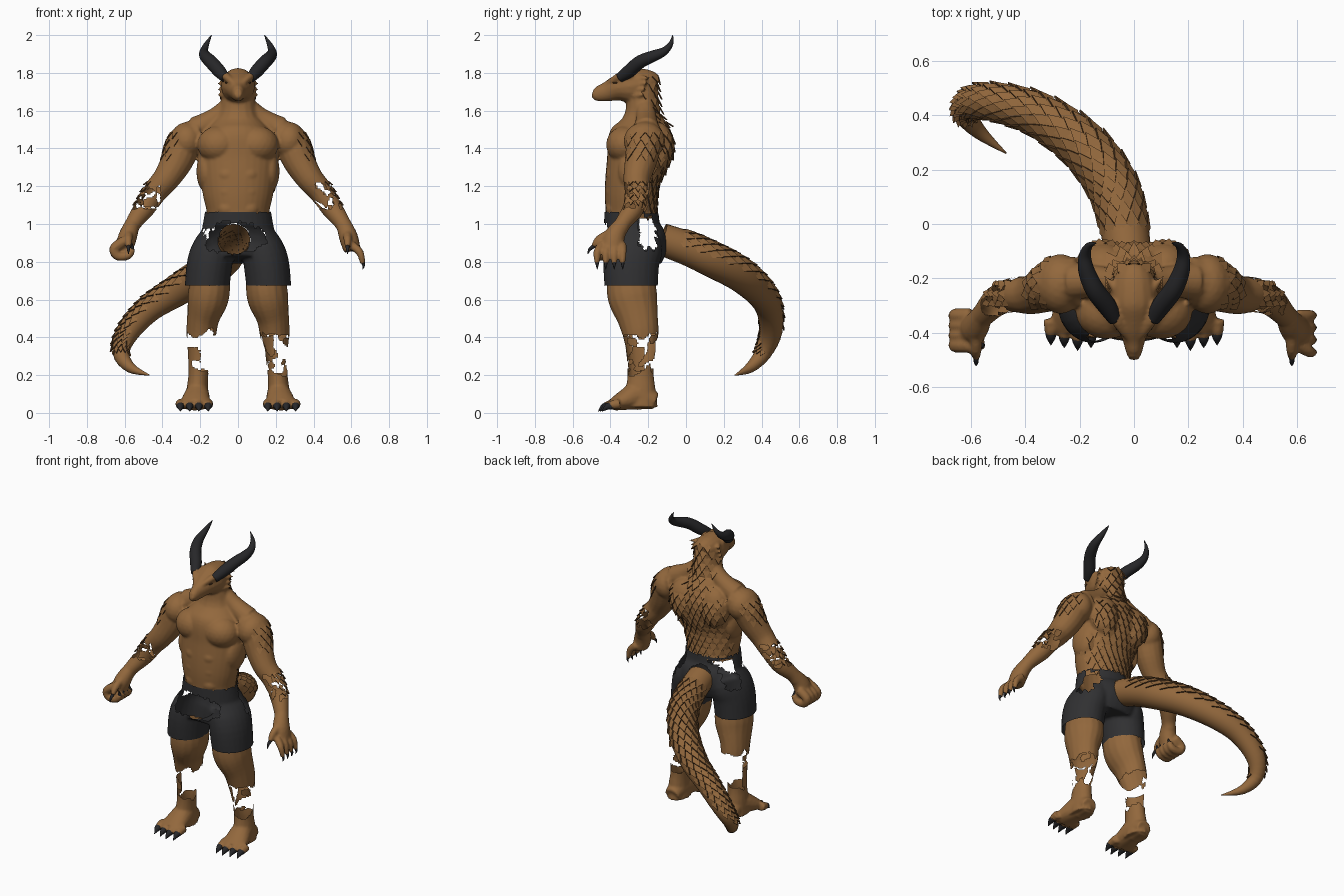
import bpy, bmesh, math
from mathutils import Vector, Matrix, noise
from mathutils.bvhtree import BVHTree

if "Cube" in bpy.data.objects:
    bpy.data.objects.remove(bpy.data.objects["Cube"])

UNIT = 0.01  # part tables are written in hundredths
UP, BACK = Vector((0, 0, 1)), Vector((0, 1, 0))


def material(name, colour):
    mat = bpy.data.materials.new(name)
    mat.use_nodes = True
    mat.diffuse_color = (*colour, 1)
    mat.node_tree.nodes["Principled BSDF"].inputs["Base Color"].default_value = (*colour, 1)
    return mat


SKIN = material("tan_skin", (.29, .138, .046))
EDGE = material("scale_edge", (.07, .033, .012))
CLOTH = material("charcoal_cloth", (.03, .03, .032))
HORN = material("black_horn", (.02, .02, .022))


def finish(name, bm, mats, smooth=True):
    bmesh.ops.recalc_face_normals(bm, faces=bm.faces)
    mesh = bpy.data.meshes.new(name)
    bm.to_mesh(mesh)
    bm.free()
    for mat in mats:
        mesh.materials.append(mat)
    if smooth:
        mesh.shade_smooth()
    obj = bpy.data.objects.new(name, mesh)
    bpy.context.collection.objects.link(obj)
    return obj


def spline(pts, steps):
    last = len(pts) - 1
    for i in range(last):
        quad = list(zip(pts[max(i - 1, 0)], pts[i], pts[i + 1], pts[min(i + 2, last)]))
        for k in range(steps):
            t = k / steps
            yield [.5 * (2*b + (c - a)*t + (2*a - 5*b + 4*c - d)*t*t + (3*b - a - 3*c + d)*t**3)
                   for a, b, c, d in quad]
    yield list(pts[last])


def loft(bm, pts, ref=None, sides=16, steps=4):
    """Smooth tube through (x, y, z, width, depth) stations; returns its ring frames."""
    pts = [(*p, p[3]) if len(p) == 4 else p for p in pts]
    rows = [[v * UNIT for v in row] for row in spline(pts, steps)]
    mids = [Vector(r[:3]) for r in rows]
    if ref is None:
        ref = BACK if abs((mids[-1] - mids[0]).normalized().z) > .7 else UP
    frames, rings = [], []
    for i, row in enumerate(rows):
        tan = (mids[min(i + 1, len(rows) - 1)] - mids[max(i - 1, 0)]).normalized()
        side = tan.cross(ref).normalized()
        up = side.cross(tan)
        frames.append((mids[i], tan, side, up, row[3]))
        angles = [math.tau * k / sides for k in range(sides)]
        rings.append([bm.verts.new(mids[i] + side * row[3] * math.cos(a) + up * row[4] * math.sin(a))
                      for a in angles])
    for a, b in zip(rings, rings[1:]):
        for k in range(sides):
            n = (k + 1) % sides
            bm.faces.new((a[k], a[n], b[n], b[k]))
    bm.faces.new(rings[0])
    bm.faces.new(rings[-1])
    return frames


def flip(pts, s):
    return [(s * p[0], *p[1:]) for p in pts]


def ball(bm, centre, size):
    m = Matrix.Translation(Vector(centre) * UNIT) @ Matrix.Diagonal((*[v * UNIT for v in size], 1))
    bmesh.ops.create_icosphere(bm, subdivisions=3, radius=1, matrix=m)


def fuse(name, bm, mat, voxel, rounds, torn):
    """Weld overlapping parts into one surface, then remove the torn faces."""
    src = finish(name + "_source", bm, [mat])
    mod = src.modifiers.new("weld", "REMESH")
    mod.mode, mod.voxel_size = "VOXEL", voxel
    mod = src.modifiers.new("soften", "SMOOTH")
    mod.factor, mod.iterations = .5, rounds
    bpy.context.view_layer.update()
    mesh = bpy.data.meshes.new_from_object(src.evaluated_get(bpy.context.evaluated_depsgraph_get()))
    bpy.data.objects.remove(src)
    out = bmesh.new()
    out.from_mesh(mesh)
    whole = BVHTree.FromBMesh(out)
    bad = [f for f in out.faces if torn(f.calc_center_median())]
    bmesh.ops.delete(out, geom=bad, context="FACES")
    finish(name, out, [mat])
    return whole


def plate(bm, p, d, n, w, length, lift=.006):
    """One pointed scale with a dark rim."""
    side = d.cross(n).normalized() * w
    tops = [p + side, p + d * length + n * lift, p - side]
    root = bm.verts.new(p - d * length * .5 - n * .004)
    rim = [bm.verts.new(v + n * .003) for v in tops]
    low = [bm.verts.new(v - n * .005) for v in tops]
    bm.faces.new((root, *rim))
    for k in range(2):
        bm.faces.new((rim[k], rim[k + 1], low[k + 1], low[k])).material_index = 1


# Body: torso, neck and head
body, claws, eyes = bmesh.new(), bmesh.new(), bmesh.new()
loft(body, [(0, -29, 99, 16.5, 13.5), (0, -29, 106, 16.5, 13.5), (0, -29, 115, 18.5, 14),
            (0, -28, 125, 20, 14.7), (0, -25.5, 135, 21, 16.5), (0, -24, 145, 20, 17),
            (0, -23, 152, 15, 14), (0, -23, 158, 10, 9)], sides=32)
loft(body, [(0, -24, 150, 14, 12), (0, -23, 158, 10.5, 9.5), (0, -23, 166, 9, 8.5), (0, -23, 175, 8, 8)])
loft(body, [(0, -49.5, 169.5, 1.8, 2.2), (0, -47, 169, 3, 4), (0, -42, 170, 4.4, 5.2),
            (0, -36, 172, 7.2, 7), (0, -29, 173, 9, 9.5), (0, -21, 174, 8, 8), (0, -16, 173, 5, 6)])
for s in (-1, 1):
    # Muscles
    ball(body, (s * 10, -32, 142), (11.5, 10.3, 10))
    ball(body, (s * 27, -22, 144), (9, 11, 10))
    ball(body, (s * 11, -15, 141), (10, 8.5, 13))
    ball(body, (s * 17, -27, 128), (5, 9, 11))
    for z in (108, 117, 126):
        ball(body, (s * 5.5, -37, z), (6, 5.4, 5))
    loft(body, flip([(4, -22, 163, 5), (12, -21, 156, 5.5), (22, -21, 150, 7)], s))
    # Brow, cheek spines and eye
    loft(body, flip([(2, -42, 174, 1.2), (6, -36, 177.8, 2.1), (9, -29, 180, 2)], s), steps=2)
    for k in range(4):
        loft(body, flip([(6.5, -27 + k, 168 + 3 * k, 2), (11, -22 + k, 168.5 + 3 * k, .4)], s), sides=8)
    ball(eyes, (s * 6, -37.4, 174.8), (.9, 1.6, .5))
    # Arm
    loft(body, flip([(20, -21, 147, 9), (28, -22, 143, 9.5), (32.5, -24, 133, 8.5), (38, -26, 124, 7.2),
                     (44, -26, 117, 6.5), (50, -28, 108, 5.7), (55, -33, 101, 4.4), (57, -35, 97, 4.2)], s))
    # Hand: open on the left, closed on the right
    loft(body, flip([(56, -34, 100, 4), (58.5, -38, 93, 5, 5.7), (60.5, -39, 86, 4.5, 6)], s))
    loft(body, flip([(58, -40, 95, 2.6), (58, -46, 92, 2.2), (58, -49, 88, 1.5)], s), sides=8)
    loft(claws, flip([(58, -48.5, 88.5, 1.1), (58, -51, 86.5, .8), (58, -52, 84, .1)], s), sides=8)
    for k in range(4):
        y, tip = -44.5 + 3.6 * k, -47 + 4.5 * k
        if s > 0:
            loft(body, [(60, y, 89, 2.4), (64.5, tip, 85, 2.1), (66, tip, 79, 1.4)], sides=8)
            loft(claws, [(66, tip, 80, 1), (66.5, tip, 78, .7), (66, tip, 76, .1)], sides=8)
        else:
            loft(body, flip([(60, y, 91, 3), (65.5, y, 87, 2.8), (63.5, y, 83, 2.5), (58, y, 83.5, 2.3),
                             (56, y, 87, 1.8)], s), ref=BACK, sides=8)
            loft(claws, flip([(56, y, 86, 1.3), (56, y - 1, 90, .1)], s), sides=8)
    # Leg and foot
    loft(body, flip([(15.5, -28, 77, 10, 12), (15, -29, 68, 10.8, 13), (16, -28, 60, 10.8, 13),
                     (18.5, -25.5, 50, 8.6, 10.8), (19.5, -24, 41, 7.8, 9.5), (20.5, -24, 30, 6, 7.5),
                     (21, -24, 20, 5.3, 7), (21.5, -24, 12, 5.8, 8), (21.5, -24, 3, 6.5, 9)], s))
    loft(body, flip([(21.5, -16, 6, 5, 4.5), (21.5, -25, 9, 6.3, 7.5), (22.3, -32, 7, 7.5, 5.7),
                     (23, -39, 4.2, 8.4, 3.2)], s))
    for k in range(4):
        x, y = 15.8 + 4.9 * k, -41.5 + abs(k - 1)
        loft(body, flip([(x, -35, 5, 2.8), (x, y, 4, 2.4), (x, y - 1, 3.5, 1.6)], s), sides=10)
        loft(claws, flip([(x, y + 1, 4, 2.2), (x, y - 2, 3.3, 1.8), (x, y - 5, .8, .1)], s), sides=10)


def body_torn(c):
    n = noise.noise(c * 15)
    if abs(c.x) < .32:
        strip = c.x < -.2 and c.y < -.22 and c.z < .35 and n < .15
        shin = .22 < c.z + .07 * n < .42
        return .72 < c.z < 1.03 or shin and (not strip if c.x < 0 else n > -.13)
    return abs(c.x) > .41 and 1.08 < c.z < 1.22 and noise.noise(c * 26) > 0


surface = fuse("body", body, SKIN, .008, 3, body_torn)
finish("claws", claws, [HORN])
finish("eyes", eyes, [EDGE])

# Shorts, torn open at the hips and front, with an opening for the tail
shorts = bmesh.new()
loft(shorts, [(0, -29, 108, 17.3, 14.3), (0, -28.5, 98, 19, 15), (0, -27, 90, 21, 17.5), (0, -28, 81, 22, 15)], sides=32)
for s in (-1, 1):
    loft(shorts, flip([(9, -28, 97, 8, 12), (12.5, -27.5, 88, 11, 15), (15, -29, 79, 12, 14.8),
                       (16.5, -29, 65, 11.8, 14)], s), sides=24)


def shorts_torn(c):
    n = .02 * noise.noise(c * 30)
    hip = abs(c.x) > .12 and abs(c.y + .2) + n < .045 and .87 < c.z + n < 1.045
    front = c.y < -.28 and math.hypot((c.x + .02) * .52, c.z - .925) + n < .085
    tail_hole = c.y > -.2 and math.hypot(c.x + .02, c.z - .92) < .082
    rear = c.y > -.2 and -.13 < c.x < -.05 and 1.01 < c.z + n < 1.035
    return not .672 < c.z < 1.06 or hip or front or tail_hole or rear


fuse("shorts", shorts, CLOTH, .01, 2, shorts_torn)

# Horns
horns = bmesh.new()
for s in (-1, 1):
    loft(horns, flip([(7, -35, 177.5, 2.6), (10, -30, 181, 3.5), (14.5, -24, 186, 3.5), (17.5, -17, 189, 3),
                      (18, -11.5, 191.5, 2.2), (16.5, -8, 195.5, 1.3), (14, -7, 200, .2)], s), ref=UP, steps=6)
finish("horns", horns, [HORN])

# Tail: hollow at the root, with overlapping scales on its upper side
tail, scales = bmesh.new(), bmesh.new()
frames = loft(tail, [(-2, -13, 92, 8.5), (-4, 1, 87, 9), (-8, 14, 81, 9.3), (-18, 28, 73.5, 9), (-33, 39, 64, 8),
                     (-47, 44, 55, 7), (-58, 45, 43, 6), (-62, 41, 32, 4.5), (-57, 34, 24, 2.8),
                     (-47, 26, 20, .3)], ref=UP, sides=24)
root_cap = [f for f in tail.faces if len(f.verts) > 4 and f.calc_center_median().y < 0]
bmesh.ops.delete(tail, geom=root_cap, context="FACES_ONLY")
finish("tail", tail, [SKIN])
for i, (mid, tan, side, up, r) in enumerate(frames[3:-8]):
    for k in range(-3, 3):
        a = math.pi / 2 + (k + .25 + i % 2 / 2) * .5
        n = side * math.cos(a) + up * math.sin(a)
        plate(scales, mid + n * r, tan, n, r * .28, min(.055, r * .65), .006)
finish("tail_scales", scales, [SKIN, EDGE], False)

# Scales on the back, neck, shoulders and forearms
scales = bmesh.new()


def cover(origin, ray, w, length, lift=.006):
    p, n, _, _ = surface.ray_cast(Vector(origin), Vector(ray))
    if p is not None and abs(n.z) < .9:
        down = (-UP + n * n.z).normalized()
        plate(scales, p, down, n, w, length, lift)


for row in range(19):
    z = 1.06 + row * .04
    half = 4 if z < 1.5 else 2
    for k in range(-half, half + 1):
        x = (k + row % 2 / 2) * .042
        if abs(x) < (.19 if z < 1.5 else .09):
            cover((x, 1, z), (0, -1, 0), .022, .042, .02 if z > 1.5 and abs(x) < .022 else .007)
for s in (-1, 1):
    for row in range(4):
        for k in range(5):
            cover((s, -.3 + k * .042 + row % 2 * .021, 1.37 + row * .038), (-s, 0, 0), .021, .038, .003)
    for row in range(4):
        for k in range(3):
            cover((s, -.29 + k * .035, 1.12 + row * .035), (-s, 0, 0), .014, .028)
finish("body_scales", scales, [SKIN, EDGE], False)
